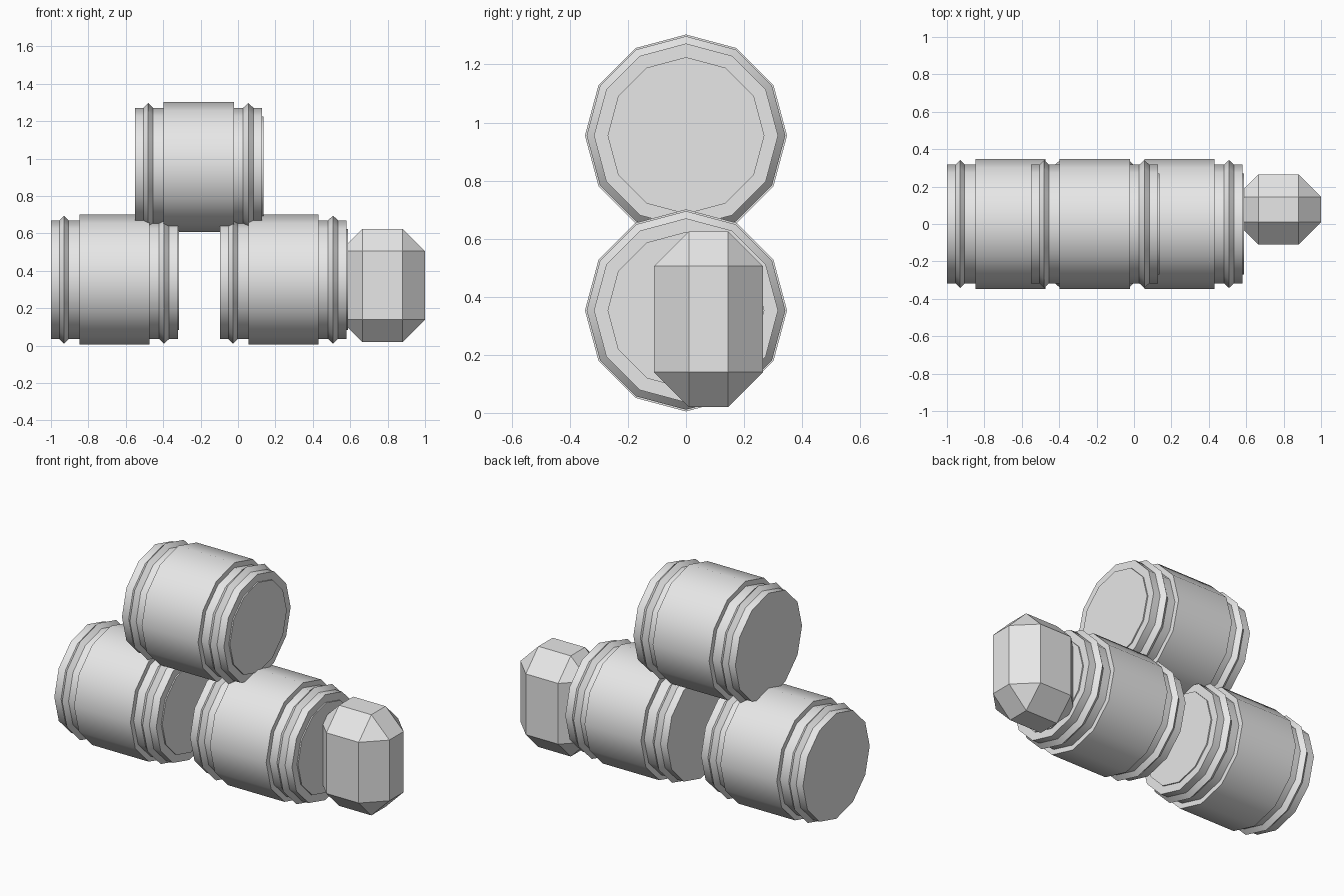
import bpy, bmesh
from math import cos, sin, pi, radians
from mathutils import Vector

if "Cube" in bpy.data.objects:
    bpy.data.objects.remove(bpy.data.objects["Cube"], do_unlink=True)

grey = bpy.data.materials.new("plain_grey")
grey.use_nodes = True
grey.diffuse_color = (0.8, 0.8, 0.8, 1)
grey.node_tree.nodes["Principled BSDF"].inputs["Base Color"].default_value = (0.8, 0.8, 0.8, 1)

SIDES = 12
BODY, BAND, RIDGE, DISC = 0.348, 0.317, 0.342, 0.27

# (distance along the barrel, radius), from the plain end to the end with a raised disc
PROFILE = [
    (0, BAND), (0.045, BAND), (0.07, RIDGE), (0.095, BAND), (0.153, BAND),
    (0.153, BODY), (0.528, BODY), (0.528, BAND),
    (0.578, BAND), (0.605, RIDGE), (0.632, BAND), (0.678, BAND),
    (0.678, DISC), (0.685, DISC),
]


def finish(name, bm):
    bmesh.ops.recalc_face_normals(bm, faces=bm.faces)
    mesh = bpy.data.meshes.new(name)
    bm.to_mesh(mesh)
    bm.free()
    mesh.materials.append(grey)
    obj = bpy.data.objects.new(name, mesh)
    bpy.context.collection.objects.link(obj)
    return obj


def barrel(name, start, height):
    """Lathe the profile around a lying axis, with a corner pointing up."""
    bm = bmesh.new()
    rings = []
    for x, r in PROFILE:
        angles = [2 * pi * i / SIDES for i in range(SIDES)]
        rings.append([bm.verts.new((x, r * sin(a), r * cos(a))) for a in angles])
    for a, b in zip(rings, rings[1:]):
        for i in range(SIDES):
            j = (i + 1) % SIDES
            bm.faces.new((a[i], a[j], b[j], b[i]))
    bm.faces.new(rings[0])
    bm.faces.new(rings[-1])
    obj = finish(name, bm)
    obj.location = (start, 0, height)
    # Smooth around the staves, sharp at every step
    bpy.ops.object.select_all(action="DESELECT")
    obj.select_set(True)
    bpy.context.view_layer.objects.active = obj
    bpy.ops.object.shade_smooth_by_angle(angle=radians(35))


def chamfered_block(name, low, high, chamfer):
    low, high = Vector(low), Vector(high)
    bm = bmesh.new()
    bmesh.ops.create_cube(bm, size=1)
    bmesh.ops.scale(bm, vec=high - low, verts=bm.verts)
    bmesh.ops.translate(bm, vec=(low + high) / 2, verts=bm.verts)
    bmesh.ops.bevel(bm, geom=bm.edges[:], offset=chamfer, segments=1,
                    affect="EDGES", offset_type="OFFSET")
    finish(name, bm)


# Two barrels on the ground, one stacked above
barrel("right_barrel", -1.0, 0.353)
barrel("left_barrel", -0.097, 0.353)
barrel("top_barrel", -0.55, 0.955)

# Faceted block standing against the end of the left barrel
chamfered_block("faceted_block", (0.545, -0.11, 0.02), (1.0, 0.265, 0.625), 0.12)
